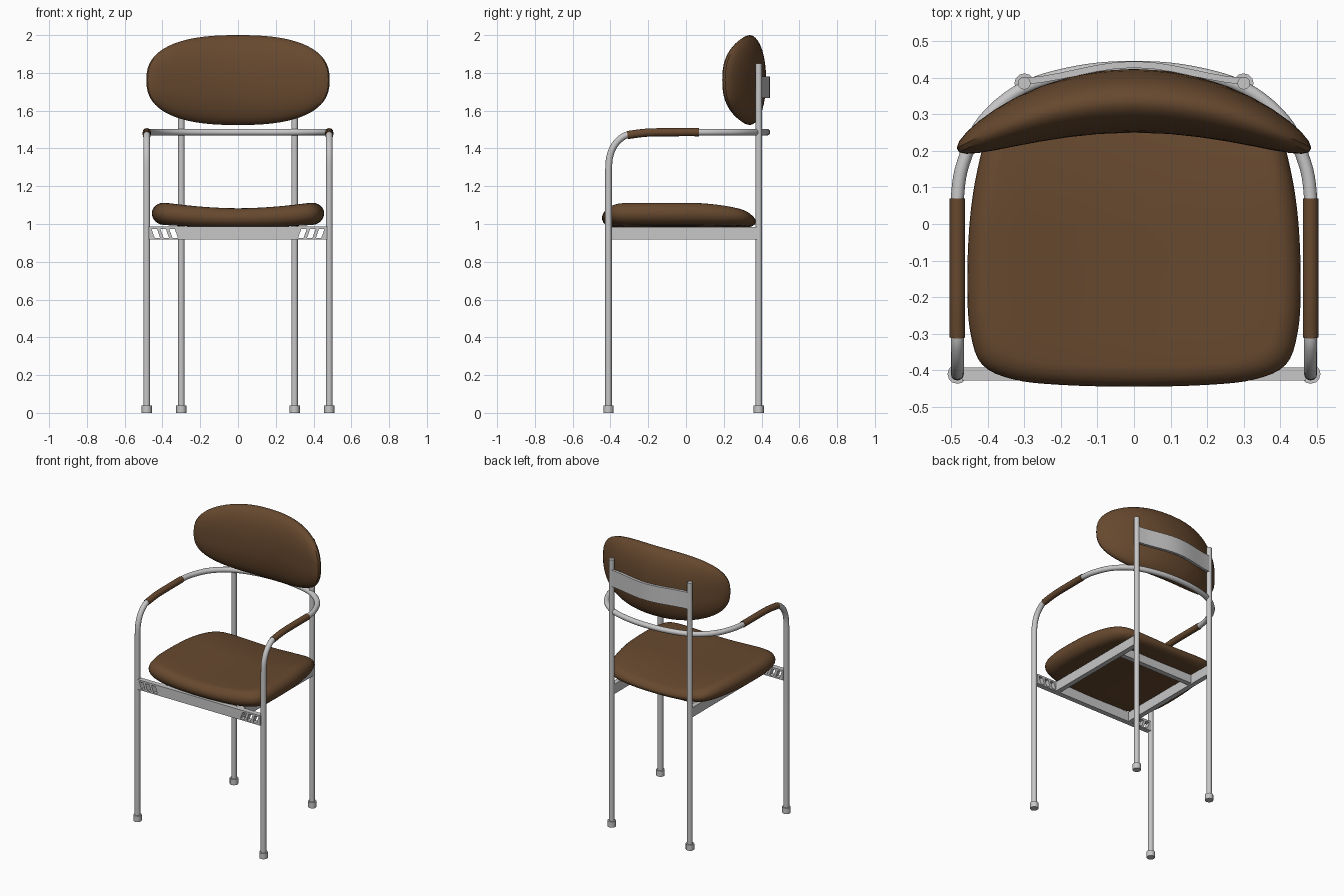
import bpy, bmesh, math
from mathutils import Vector

if "Cube" in bpy.data.objects:
    bpy.data.objects.remove(bpy.data.objects["Cube"])


def material(name, rgb):
    m = bpy.data.materials.new(name)
    m.diffuse_color = (*rgb, 1)
    m.use_nodes = True
    m.node_tree.nodes["Principled BSDF"].inputs["Base Color"].default_value = m.diffuse_color
    return m


BROWN = material("brown_upholstery", (0.135, 0.066, 0.028))
METAL = material("grey_metal", (0.58, 0.57, 0.57))


def add_mesh(name, bm, mat, smooth=True):
    bmesh.ops.recalc_face_normals(bm, faces=bm.faces[:])
    me = bpy.data.meshes.new(name)
    bm.to_mesh(me)
    bm.free()
    me.materials.append(mat)
    ob = bpy.data.objects.new(name, me)
    bpy.context.collection.objects.link(ob)
    if smooth:
        finish(ob)
    return ob


def finish(ob):
    bpy.ops.object.select_all(action='DESELECT')
    ob.select_set(True)
    bpy.context.view_layer.objects.active = ob
    if ob.type == 'CURVE':
        bpy.ops.object.convert(target='MESH')
    bpy.ops.object.shade_smooth_by_angle(angle=math.radians(40))


def spline(pts, n, closed=False):
    """Catmull-Rom points through pts."""
    p = [Vector(q) for q in pts]
    c = len(p)
    out = []
    for i in range(c if closed else c - 1):
        if closed:
            a, b, d, e = (p[(i + k) % c] for k in (-1, 0, 1, 2))
        else:
            a, b, d, e = (p[min(max(i + k, 0), c - 1)] for k in (-1, 0, 1, 2))
        for j in range(n):
            t = j / n
            out.append(0.5 * (2 * b + (d - a) * t + (2 * a - 5 * b + 4 * d - e) * t * t
                              + (3 * b - a - 3 * d + e) * t ** 3))
    if not closed:
        out.append(p[-1])
    return out


def tube(name, pts, r, mat):
    cu = bpy.data.curves.new(name, 'CURVE')
    cu.dimensions = '3D'
    cu.bevel_depth = r
    cu.bevel_resolution = 4
    cu.use_fill_caps = True
    sp = cu.splines.new('POLY')
    sp.points.add(len(pts) - 1)
    for q, v in zip(sp.points, pts):
        q.co = (*v, 1)
    cu.materials.append(mat)
    ob = bpy.data.objects.new(name, cu)
    bpy.context.collection.objects.link(ob)
    finish(ob)


def cushion(name, outline, profile, place):
    """Nested rings of the outline; place(u, v, w) gives the final position."""
    bm = bmesh.new()
    n = len(outline)
    rings = [[bm.verts.new(place(u * s, v * s, w)) for u, v in outline] for s, w in profile]
    for a, b in zip(rings, rings[1:]):
        for i in range(n):
            j = (i + 1) % n
            bm.faces.new((a[i], a[j], b[j], b[i]))
    for ring, w in ((rings[0], -1), (rings[-1], 1)):
        c = bm.verts.new(place(0, 0, w))
        for i in range(n):
            bm.faces.new((ring[i], ring[(i + 1) % n], c))
    return add_mesh(name, bm, BROWN)


def box(name, lo, hi):
    bm = bmesh.new()
    bmesh.ops.create_cube(bm, size=1)
    for v in bm.verts:
        v.co = [l + (h - l) * (c + 0.5) for l, h, c in zip(lo, hi, v.co)]
    return add_mesh(name, bm, METAL, False)


# Seat: rounded trapezoid pad with a dished top that falls away to the rear
half = [(0, -.445), (.2, -.44), (.33, -.425), (.415, -.385), (.447, -.3), (.456, -.18),
        (.45, 0), (.428, .15), (.39, .275), (.325, .34), (.18, .365), (0, .37)]
seat_outline = spline(half + [(-x, y) for x, y in half[-2:0:-1]], 4, True)
inner = [k / 5 * 0.87 for k in range(1, 5)]
edge = [math.radians(a) for a in range(-90, 91, 15)]
seat_profile = ([(s, -1) for s in inner]
                + [(1 - .13 * (1 - math.cos(a)), math.sin(a)) for a in edge]
                + [(s, 1) for s in reversed(inner)])


def place_seat(x, y, w):
    top = 1.083 + .029 * min(1, abs(x) / .38) ** 1.8 - .04 * (max(0, y) / .37) ** 2
    bot = .982 + .017 * (x / .45) ** 2
    return x, y, (top + bot) / 2 + (top - bot) / 2 * w


cushion("seat", seat_outline, seat_profile, place_seat)

# Backrest: superellipse pad wrapped around the sitter
back_outline = []
for i in range(64):
    a = 2 * math.pi * i / 64
    c, s = math.cos(a), math.sin(a)
    back_outline.append((math.copysign(abs(c) ** .8, c) * .485, math.copysign(abs(s) ** .8, s) * .238))
back_profile = [(math.cos(math.radians(a)) ** .92, math.sin(math.radians(a))) for a in range(-80, 81, 10)]
cushion("backrest", back_outline, back_profile,
        lambda x, z, w: (x, .337 - .55 * x * x + .087 * w, 1.762 + z))

# Front legs, arms and rear hoop: one continuous bent tube
X, Y = .483, -.41
bend = [(X, Y, 1.28), (X, -.405, 1.35), (X, -.383, 1.41), (X, -.345, 1.453), (X, -.3, 1.474),
        (X, -.2, 1.484), (X, -.05, 1.486), (X, .07, 1.486), (.466, .17, 1.486), (.41, .283, 1.486),
        (.3, .372, 1.486), (.15, .416, 1.486), (0, .428, 1.486)]
path = [(X, Y, .02)] + bend
path += [(-x, y, z) for x, y, z in path[-2::-1]]
smooth_path = spline(path[1:-1], 5)
tube("arm_frame", [Vector(path[0])] + smooth_path + [Vector(path[-1])], .018, METAL)

# Padded sleeves on the arms, rear legs and feet
for side, sx in (("right", 1), ("left", -1)):
    sleeve = spline([(sx * x, y, z) for x, y, z in [(X, -.31, 1.471)] + bend[5:8]], 5)
    tube(side + "_arm_sleeve", sleeve, .0215, BROWN)
    tube(side + "_rear_leg", [(sx * .3, .385, .02), (sx * .3, .385, 1.85)], .0175, METAL)
    for end, x, y in (("front", X, Y), ("rear", .3, .385)):
        tube(f"{side}_{end}_foot", [(sx * x, y, 0), (sx * x, y, .04)], .027, METAL)
    box(side + "_side_rail", (sx * .3 - .017, -.4, .917), (sx * .3 + .017, .38, .984))

# Rails under the seat
box("cross_rail", (-.29, .19, .925), (.29, .225, .984))
rail = box("front_rail", (-.47, -.428, .917), (.47, -.393, .986))

# Slanted slots cut through both ends of the front rail
bm = bmesh.new()
for sx in (1, -1):
    for k in range(3):
        x = .424 - .047 * k
        quad = [(x - .012, .926), (x + .017, .926), (x + .034, .974), (x + .005, .974)]
        a, b = ([bm.verts.new((sx * u, y, z)) for u, z in quad] for y in (-.46, -.36))
        bm.faces.new(a)
        bm.faces.new(b)
        for i in range(4):
            j = (i + 1) % 4
            bm.faces.new((a[i], a[j], b[j], b[i]))
cutter = add_mesh("slot_cutter", bm, METAL, False)
cutter.hide_render = True
mod = rail.modifiers.new("slots", 'BOOLEAN')
mod.operation = 'DIFFERENCE'
mod.solver = 'EXACT'
mod.object = cutter
bpy.context.view_layer.objects.active = rail
bpy.ops.object.modifier_apply(modifier=mod.name)
bpy.data.objects.remove(cutter)

# Curved plate joining the rear legs behind the backrest
bm = bmesh.new()
rows = []
for i in range(13):
    x = -.3 + .05 * i
    y = .39 + .034 * (1 + math.cos(math.pi * x / .3)) / 2 + .012 * (1 - (x / .3) ** 2)
    rows.append([bm.verts.new((x, y + d, z)) for d, z in
                 ((-.009, 1.667), (.009, 1.667), (.009, 1.782), (-.009, 1.782))])
for a, b in zip(rows, rows[1:]):
    for i in range(4):
        j = (i + 1) % 4
        bm.faces.new((a[i], a[j], b[j], b[i]))
bm.faces.new(rows[0])
bm.faces.new(rows[-1])
add_mesh("back_plate", bm, METAL)
